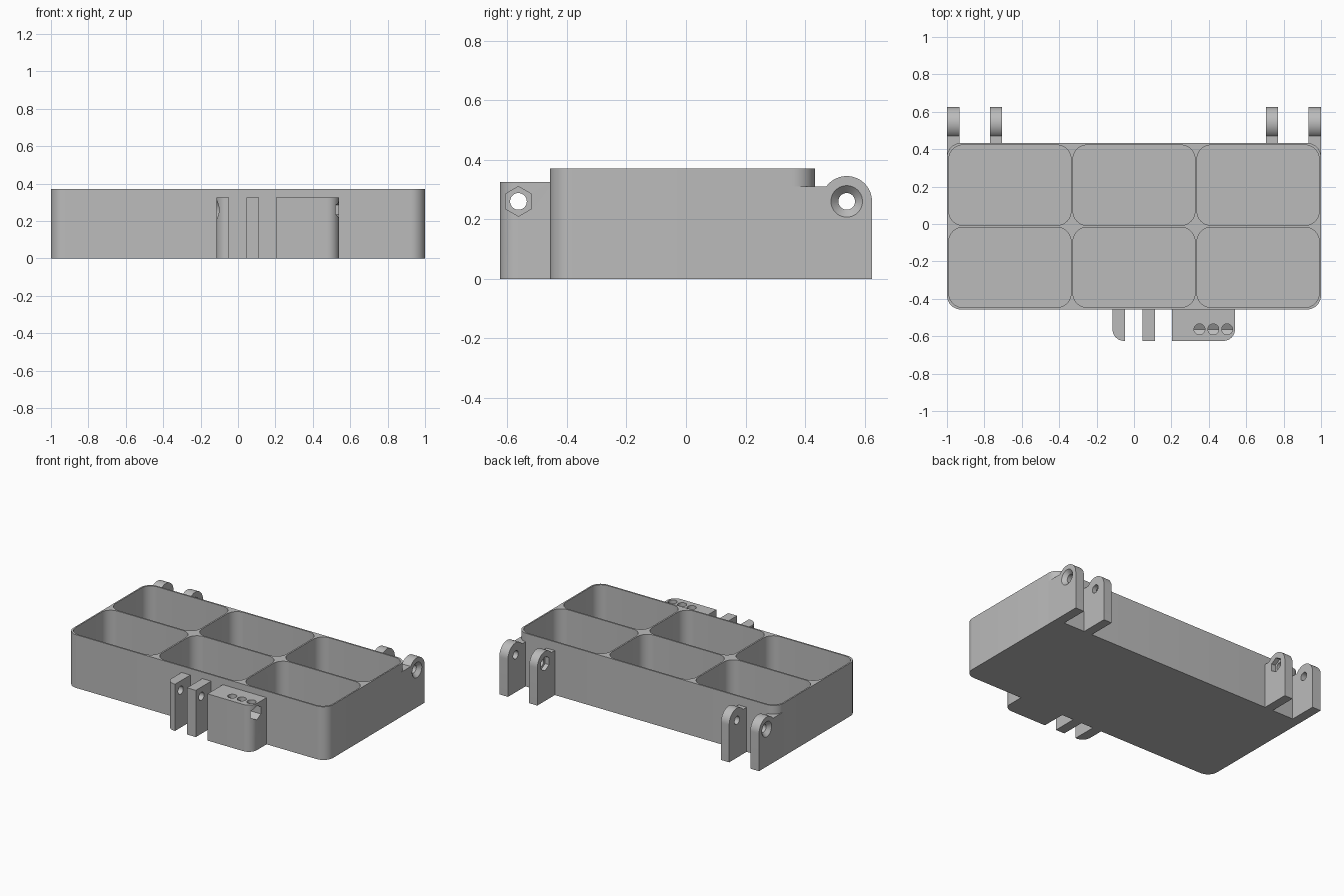
import bpy, bmesh, math

if "Cube" in bpy.data.objects:
    bpy.data.objects.remove(bpy.data.objects["Cube"])

grey = bpy.data.materials.new("light grey plastic")
grey.diffuse_color = (0.5, 0.5, 0.5, 1)
grey.use_nodes = True
grey.node_tree.nodes["Principled BSDF"].inputs["Base Color"].default_value = grey.diffuse_color


def loft(name, ring_a, ring_b):
    """Closed solid between two matching rings of 3D points."""
    bm = bmesh.new()
    a = [bm.verts.new(p) for p in ring_a]
    b = [bm.verts.new(p) for p in ring_b]
    bm.faces.new(a)
    bm.faces.new(b)
    n = len(a)
    for i in range(n):
        j = (i + 1) % n
        bm.faces.new((a[i], a[j], b[j], b[i]))
    bmesh.ops.recalc_face_normals(bm, faces=bm.faces)
    mesh = bpy.data.meshes.new(name)
    bm.to_mesh(mesh)
    bm.free()
    mesh.materials.append(grey)
    obj = bpy.data.objects.new(name, mesh)
    bpy.context.collection.objects.link(obj)
    return obj


def along_z(name, pts, z0, z1):
    return loft(name, [(x, y, z0) for x, y in pts], [(x, y, z1) for x, y in pts])


def along_x(name, pts, x0, x1):
    return loft(name, [(x0, y, z) for y, z in pts], [(x1, y, z) for y, z in pts])


def circle(c, r, n=40):
    return [(c[0] + r * math.cos(math.pi / 2 + math.tau * i / n),
             c[1] + r * math.sin(math.pi / 2 + math.tau * i / n)) for i in range(n)]


def rounded(x0, x1, y0, y1, radii, seg=10):
    """Rectangle outline; radii order: front left, front right, back right, back left."""
    corners = [(x0, y0, 1, 1, 180), (x1, y0, -1, 1, 270),
               (x1, y1, -1, -1, 0), (x0, y1, 1, -1, 90)]
    pts = []
    for (x, y, sx, sy, start), r in zip(corners, radii):
        if r == 0:
            pts.append((x, y))
            continue
        for i in range(seg + 1):
            t = math.radians(start + 90 * i / seg)
            pts.append((x + sx * r + r * math.cos(t), y + sy * r + r * math.sin(t)))
    return pts


def cut(obj, cutters):
    for c in cutters:
        m = obj.modifiers.new("cut", 'BOOLEAN')
        m.operation, m.solver, m.object = 'DIFFERENCE', 'EXACT', c
    bpy.context.view_layer.objects.active = obj
    for m in list(obj.modifiers):
        bpy.ops.object.modifier_apply(modifier=m.name)
    for c in cutters:
        bpy.data.objects.remove(c)


def bore(c):
    return along_x("bore", circle(c, 0.028), -1.2, 1.2)


def countersink(c, face, side):
    """Cone opening outwards at x = face; side is the outward x direction."""
    big, small = circle(c, 0.063), circle(c, 0.02)
    return loft("countersink", [(face + side * 0.01, y, z) for y, z in big],
                [(face - side * 0.033, y, z) for y, z in small])


def nut_slot(c, x0, x1):
    return along_x("nut_slot", circle(c, 0.05, 6), x0, x1)


def pockets():
    return [along_z("pocket", rounded(x0, x1, y0, y1, [0.075] * 4), 0.02, 0.5)
            for x0, x1 in ((-0.99, -0.337), (-0.326, 0.326), (0.337, 0.99))
            for y0, y1 in ((-0.446, -0.018), (-0.007, 0.422))]


# Tray with six compartments
tray = along_z("tray", rounded(-1, 1, -0.457, 0.433, [0.075] * 4), 0, 0.37)
cut(tray, pockets())

# Rear hinge lugs: outer ones are countersunk, inner ones hold a nut
HINGE = (0.54, 0.26)


def hinge_profile(y0):
    arc = [(HINGE[0] + 0.085 * math.cos(math.radians(a)),
            HINGE[1] + 0.085 * math.sin(math.radians(a))) for a in range(0, 145, 6)]
    return [(y0, 0), (0.625, 0)] + arc + [(y0, 0.31)]


for side, label in ((-1, "left"), (1, "right")):
    outer = along_x(f"outer_hinge_lug_{label}", hinge_profile(0.358), side * 0.933, side)
    cut(outer, pockets() + [bore(HINGE), countersink(HINGE, side, side)])
    inner = along_x(f"inner_hinge_lug_{label}", hinge_profile(0.43), side * 0.707, side * 0.77)
    cut(inner, [bore(HINGE), nut_slot(HINGE, side * 0.69, side * 0.737)])

# Front latch lugs and block
LATCH = (-0.563, 0.26)
FRONT, BACK, TOP = -0.625, -0.452, 0.325

left_lug = along_z("latch_lug_left", rounded(-0.115, -0.047, FRONT, BACK, [0.062, 0, 0, 0]), 0, TOP)
cut(left_lug, [bore(LATCH), countersink(LATCH, -0.115, -1)])

middle_lug = along_z("latch_lug_middle", rounded(0.045, 0.113, FRONT, BACK, [0] * 4), 0, TOP)
cut(middle_lug, [bore(LATCH)])

block = along_z("latch_block", rounded(0.203, 0.54, FRONT, BACK, [0, 0.062, 0, 0]), 0, TOP)
cut(block, [bore(LATCH), nut_slot(LATCH, 0.29, 0.6)] +
    [along_z("top_hole", circle((x, LATCH[0]), 0.029), 0.26, 0.4) for x in (0.35, 0.424, 0.498)])

# Smooth the curves and keep the edges sharp
bpy.ops.object.select_all(action='SELECT')
bpy.context.view_layer.objects.active = tray
bpy.ops.object.shade_smooth_by_angle(angle=math.radians(30))
